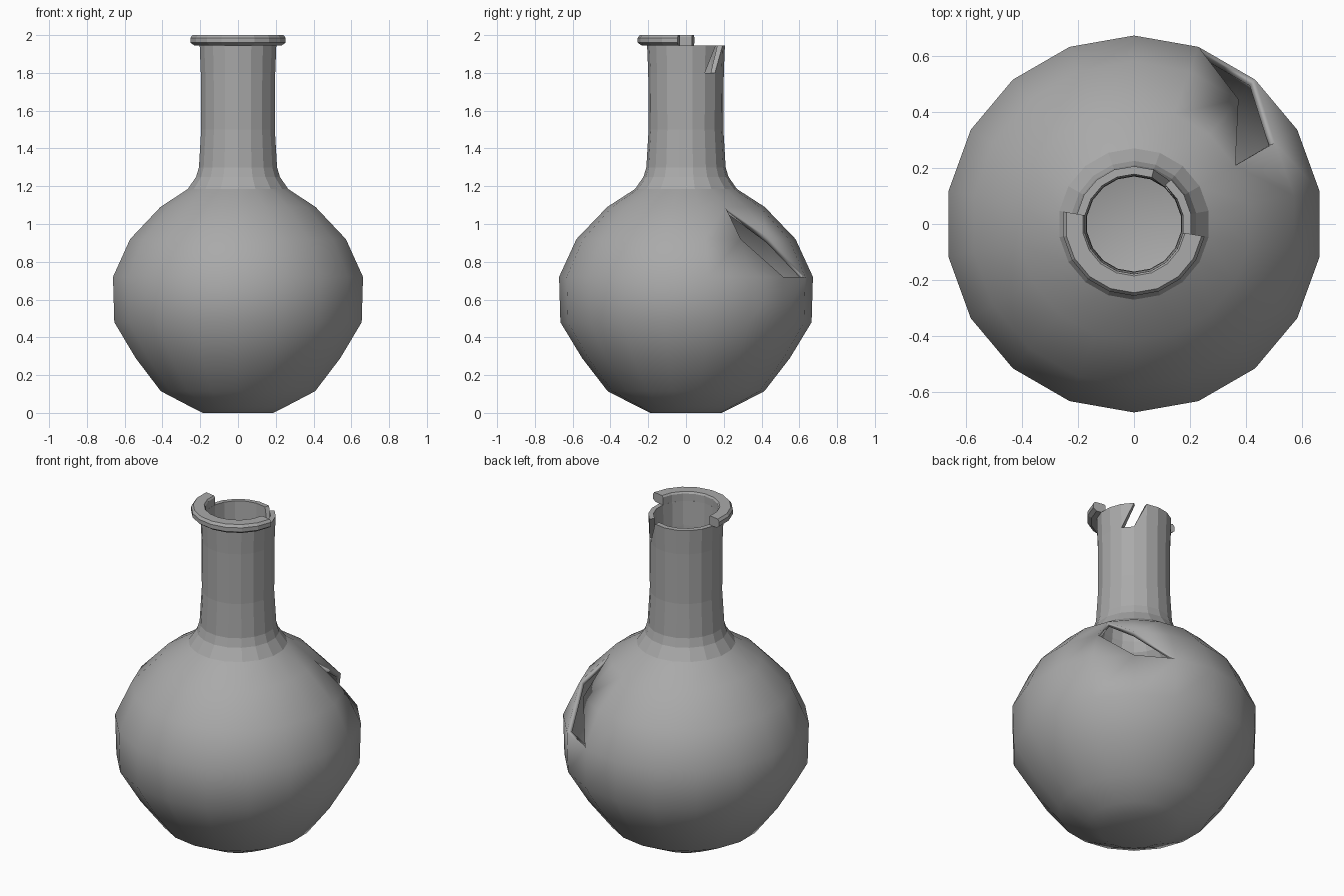
import bpy, bmesh, math

SIDES = 18
START = math.radians(30)

cube = bpy.data.objects.get("Cube")
if cube:
    bpy.data.objects.remove(cube, do_unlink=True)

grey = bpy.data.materials.new("grey_glass")
grey.use_nodes = True
colour = (0.4, 0.4, 0.4, 1)
grey.diffuse_color = colour
grey.node_tree.nodes["Principled BSDF"].inputs["Base Color"].default_value = colour


def ring(bm, r, z):
    """One horizontal ring of vertices."""
    angles = [START + math.tau * k / SIDES for k in range(SIDES)]
    return [bm.verts.new((r * math.cos(a), r * math.sin(a), z)) for a in angles]


def finish(bm, name):
    mesh = bpy.data.meshes.new(name)
    bm.to_mesh(mesh)
    bm.free()
    mesh.materials.append(grey)
    obj = bpy.data.objects.new(name, mesh)
    bpy.context.collection.objects.link(obj)
    return obj


# Flask: round body and narrow neck, (radius, height) from the base up
profile = [(0.19, 0.0), (0.26, 0.035), (0.415, 0.115), (0.55, 0.29),
           (0.665, 0.48), (0.672, 0.72), (0.58, 0.92), (0.417, 1.09),
           (0.27, 1.185), (0.225, 1.25), (0.21, 1.3), (0.198, 1.5),
           (0.2, 1.8), (0.206, 1.945)]
SHOULDER = 1.19

# Broken cells: (lower ring, column) -> corners of the half that remains
broken = {(5, 0): (0, 1, 3), (5, 1): (1, 2, 3), (6, 0): (1, 2, 3),
          (12, 0): (0, 2, 3), (12, 1): (0, 1, 2)}

bm = bmesh.new()
rings = [ring(bm, r, z) for r, z in profile]
base = bm.faces.new(rings[0][::-1])
base.smooth = True
for i in range(len(rings) - 1):
    low, high = rings[i], rings[i + 1]
    for k in range(SIDES):
        n = (k + 1) % SIDES
        corners = (low[k], low[n], high[n], high[k])
        keep = broken.get((i, k), (0, 1, 2, 3))
        face = bm.faces.new([corners[c] for c in keep])
        face.smooth = profile[i + 1][1] < SHOULDER
flask = finish(bm, "flask")

# Wall thickness
wall = flask.modifiers.new("wall", 'SOLIDIFY')
wall.thickness = 0.028
wall.offset = -1
wall.use_even_offset = True

# Lip: the half of the collar that is left around the front of the mouth
lip_profile = [(0.178, 1.945), (0.235, 1.945), (0.256, 1.96),
               (0.256, 1.985), (0.245, 2.0), (0.185, 2.0), (0.178, 1.99)]
bm = bmesh.new()
sections = []
for k in range(SIDES // 2 + 1):
    a = math.radians(170) + math.tau * k / SIDES
    sections.append([bm.verts.new((r * math.cos(a), r * math.sin(a), z))
                     for r, z in lip_profile])
for s, t in zip(sections, sections[1:]):
    for j in range(len(s)):
        m = (j + 1) % len(s)
        bm.faces.new((s[j], t[j], t[m], s[m]))
bm.faces.new(sections[0])
bm.faces.new(sections[-1][::-1])
bmesh.ops.recalc_face_normals(bm, faces=bm.faces[:])
finish(bm, "lip")
